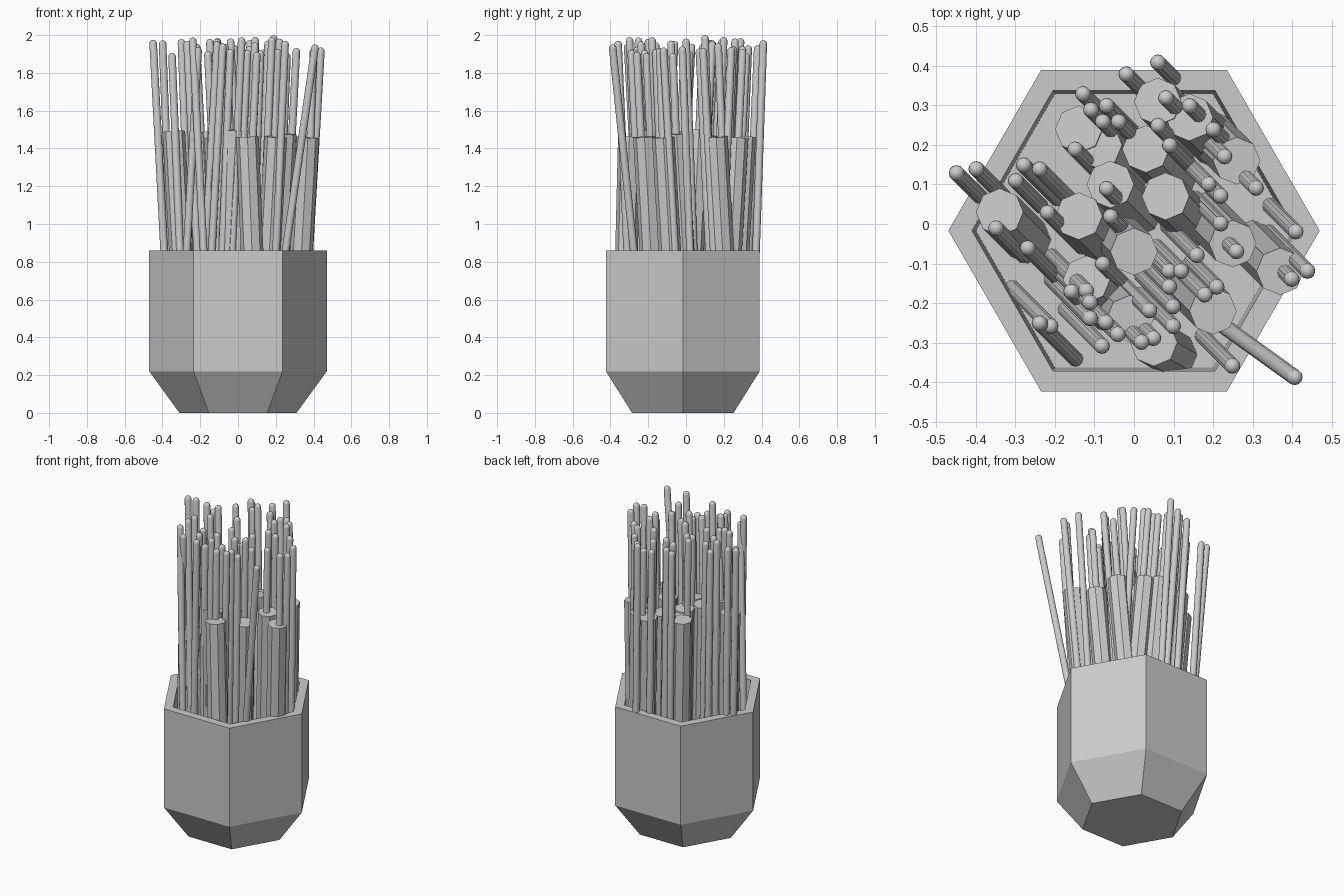
import bpy, bmesh, math, random
from mathutils import Vector

random.seed(4)
if "Cube" in bpy.data.objects:
    bpy.data.objects.remove(bpy.data.objects["Cube"], do_unlink=True)

grey = bpy.data.materials.new("plain grey")
grey.use_nodes = True
colour = (0.6, 0.6, 0.6, 1)
grey.diffuse_color = colour
grey.node_tree.nodes["Principled BSDF"].inputs["Base Color"].default_value = colour


def lathe(name, profile, sides, smooth=False):
    """Turn a (radius, height) profile around z; radius zero makes a pole."""
    bm = bmesh.new()
    rings = []
    for radius, height in profile:
        if radius == 0:
            rings.append([bm.verts.new((0, 0, height))] * sides)
            continue
        ring = []
        for i in range(sides):
            angle = math.tau * i / sides
            ring.append(bm.verts.new((radius * math.cos(angle), radius * math.sin(angle), height)))
        rings.append(ring)
    for low, high in zip(rings, rings[1:]):
        for i in range(sides):
            j = (i + 1) % sides
            corners = list(dict.fromkeys([low[i], low[j], high[j], high[i]]))
            bm.faces.new(corners)
    bmesh.ops.recalc_face_normals(bm, faces=bm.faces)
    bmesh.ops.dissolve_limit(bm, angle_limit=0.01, verts=bm.verts, edges=bm.edges)
    for face in bm.faces:
        face.smooth = smooth and len(face.verts) < sides
    mesh = bpy.data.meshes.new(name)
    bm.to_mesh(mesh)
    bm.free()
    mesh.materials.append(grey)
    obj = bpy.data.objects.new(name, mesh)
    bpy.context.collection.objects.link(obj)
    return obj


# Hexagonal pot with a chamfered foot and a hollow inside
FLOOR = 0.22
pot = lathe("pot", [(0, 0), (0.31, 0), (0.47, FLOOR), (0.47, 0.86),
                    (0.41, 0.86), (0.4, FLOOR), (0, FLOOR)], 6)
pot.location.y = -0.017


def place_rod(name, tip, lean, radius, domed):
    """Stand a rod on the pot floor so that its top centre reaches the tip."""
    base = Vector((tip.x - lean.x, tip.y - lean.y, FLOOR))
    axis = tip - base
    length = axis.length
    if domed:
        profile = [(0, 0), (radius, 0)]
        for step in range(4):
            angle = math.pi / 8 * step
            profile.append((radius * math.cos(angle), length - radius + radius * math.sin(angle)))
        profile.append((0, length))
    else:
        profile = [(0, 0), (radius, 0), (radius, length), (0, length)]
    rod = lathe(name, profile, 12 if domed else 8, domed)
    rod.location = base
    rod.rotation_mode = "QUATERNION"
    # Shear-free tilt that keeps the side facets facing the same way
    rod.rotation_quaternion = Vector((0, 0, 1)).rotation_difference(axis)


def fan_lean(x, y, amount):
    """Rods fan apart along the diagonal of the pot."""
    sign = 1 if x - y > 0.05 else -1
    return Vector((sign * amount, -sign * amount))


# Thick flat-topped octagonal rods
thick_tops = [
    (.06, .31), (.14, .27), (-.14, .24), (-.09, .2), (.03, .19), (-.06, .1),
    (.08, .07), (-.34, .03), (-.14, .02), (.26, .16), (.25, -.05), (0, -.07),
    (.37, -.12), (-.12, -.14), (.2, -.22), (-.01, -.24),
]
for x, y in thick_tops:
    height = random.uniform(1.45, 1.5)
    place_rod("thick_rod", Vector((x, y, height)), fan_lean(x, y, 0.07), 0.06, False)
place_rod("front_thick_rod", Vector((.05, -.3, 1.46)), Vector((-.05, .03)), 0.06, False)

# Thin round-tipped sticks, grouped by where their tips end up
back_left_tips = [
    (-.45, .13), (-.4, .14), (-.28, .15), (-.24, .14), (-.3, .11), (-.22, .03),
    (-.13, .33), (-.07, .3), (-.11, .29), (-.08, .26), (-.04, .26), (-.15, .19),
    (-.02, .38), (-.07, .09), (-.06, .02),
]
back_right_tips = [
    (.06, .41), (.08, .32), (.14, .3), (.06, .25), (.09, .2), (.2, .24),
    (.23, .17), (.31, .09), (.22, .07), (.22, 0),
]
front_left_tips = [
    (-.35, -.01), (-.27, -.06), (-.08, -.1), (-.16, -.17), (-.12, -.17),
    (-.11, -.2), (-.11, -.24), (-.07, -.25), (-.24, -.25), (-.21, -.26),
    (-.08, -.31), (-.04, -.28),
]
front_right_tips = [
    (.41, -.02), (.44, -.12), (.4, -.14), (.26, -.07), (.16, -.08), (.21, -.16),
    (.18, -.18), (.12, -.12), (.09, -.12), (.09, -.16), (.1, -.21), (.04, -.22),
    (.1, -.26), (.25, -.36), (.02, -.3), (.05, -.29),
]
for x, y in back_left_tips + back_right_tips + front_left_tips + front_right_tips:
    height = random.uniform(1.9, 1.99)
    place_rod("thin_stick", Vector((x, y, height)), fan_lean(x, y, random.uniform(.06, .1)), 0.02, True)

# One stray stick leaning far out over the rim, and the tallest stick
place_rod("stray_stick", Vector((.41, -.39, 1.95)), Vector((.25, .0 - .18)), 0.02, True)
place_rod("tallest_stick", Vector((.19, .1, 2)), Vector((.06, -.06)), 0.02, True)
